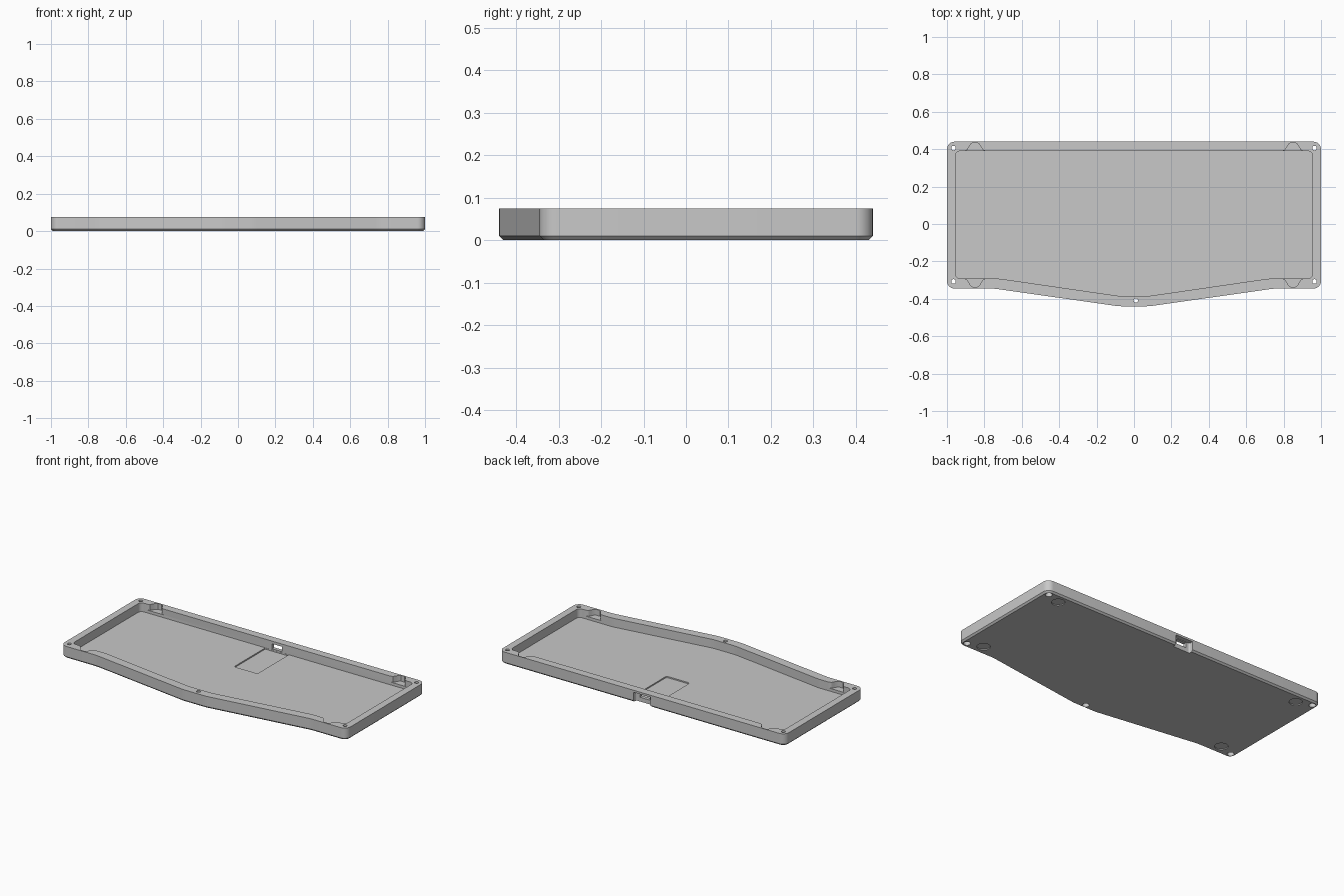
import bpy, bmesh, math
from mathutils import Vector

cube = bpy.data.objects.get("Cube")
if cube:
    bpy.data.objects.remove(cube, do_unlink=True)

grey = bpy.data.materials.new("case grey")
grey.use_nodes = True
colour = (0.58, 0.58, 0.58, 1)
grey.diffuse_color = colour
grey.node_tree.nodes["Principled BSDF"].inputs["Base Color"].default_value = colour

HEIGHT = 0.075
FLOOR = 0.02


def rounded(corners, steps=6):
    """Outline with an arc in each corner, given as (x, y, radius)."""
    out = []
    n = len(corners)
    for i, (x, y, r) in enumerate(corners):
        p = Vector((x, y))
        if r == 0:
            out.append(p)
            continue
        a = (Vector(corners[i - 1][:2]) - p).normalized()
        b = (Vector(corners[(i + 1) % n][:2]) - p).normalized()
        half = a.angle(b) / 2
        centre = p + (a + b).normalized() * (r / math.sin(half))
        start = p + a * (r / math.tan(half)) - centre
        end = p + b * (r / math.tan(half)) - centre
        for k in range(steps + 1):
            out.append(centre + start.lerp(end, k / steps).normalized() * r)
    return out


def mirrored(half):
    """Complete a right-hand outline, listed back to front, with its left half."""
    return half + [(-x, y, r) for x, y, r in reversed(half)]


def prism(name, outline, z0, z1, chamfer=0):
    bm = bmesh.new()
    base = bm.faces.new([bm.verts.new((p[0], p[1], z0)) for p in outline])
    bottom_edges = list(base.edges)
    top = bmesh.ops.extrude_face_region(bm, geom=[base], use_keep_orig=True)["geom"]
    bmesh.ops.translate(bm, vec=(0, 0, z1 - z0),
                        verts=[v for v in top if isinstance(v, bmesh.types.BMVert)])
    bmesh.ops.recalc_face_normals(bm, faces=bm.faces)
    if chamfer:
        bmesh.ops.bevel(bm, geom=bottom_edges, offset=chamfer, segments=1,
                        affect='EDGES')
    mesh = bpy.data.meshes.new(name)
    bm.to_mesh(mesh)
    bm.free()
    mesh.materials.append(grey)
    obj = bpy.data.objects.new(name, mesh)
    bpy.context.collection.objects.link(obj)
    return obj


def circle(x, y, r, n=24):
    return [(x + r * math.cos(math.tau * i / n), y + r * math.sin(math.tau * i / n))
            for i in range(n)]


# Outer shell
case = prism("keyboard_case", rounded(mirrored([
    (1, 0.44, 0.04), (1, -0.345, 0.04), (0.75, -0.345, 0.3), (0.08, -0.44, 0.3)])),
    0, HEIGHT, 0.01)


def cut(outline, z0, z1):
    cutter = prism("cutter", outline, z0, z1)
    cutter.hide_render = True
    mod = case.modifiers.new("cut", 'BOOLEAN')
    mod.operation = 'DIFFERENCE'
    mod.solver = 'EXACT'
    mod.object = cutter
    bpy.context.view_layer.objects.active = case
    bpy.ops.object.modifier_apply(modifier=mod.name)
    bpy.data.objects.remove(cutter, do_unlink=True)


# Main pocket and the shallow recess in its floor
cut(rounded(mirrored([(0.955, 0.39, 0.025), (0.955, -0.292, 0.025),
                      (0.72, -0.292, 0.3), (0.08, -0.385, 0.3)])), FLOOR, 0.1)
cut(rounded(mirrored([(0.082, 0.389, 0), (0.082, 0.078, 0.012)])), FLOOR - 0.008, 0.03)

# Flared notches in the front and back rims
bell = [(0.056, -0.01), (0.056, 0), (0.042, 0.006), (0.033, 0.02),
        (0.024, 0.036), (0.012, 0.044)]
bell += [(-x, y) for x, y in reversed(bell)]
for side in (-1, 1):
    for wall, out in ((0.39, 1), (-0.292, -1)):
        cut([(side * 0.85 + x, wall + out * y) for x, y in bell], 0.038, 0.1)

# Screw holes with counterbores below
for x, y in [(-0.965, 0.406), (0.965, 0.406), (-0.965, -0.307), (0.965, -0.307),
             (0.01, -0.409)]:
    cut(circle(x, y, 0.012), -0.1, 0.1)
    cut(circle(x, y, 0.02), -0.1, 0.03)

# Round recesses for the rubber feet
for x in (-0.87, 0.87):
    for y in (0.375, -0.275):
        cut(circle(x, y, 0.038, 32), -0.1, 0.006)

# Cable port: plug clearance open at the bottom, then the socket opening
cut(rounded(mirrored([(0.06, 0.5, 0), (0.06, 0.412, 0.01)])), -0.1, 0.062)
cut([(-0.035, 0.38), (0.035, 0.38), (0.035, 0.43), (-0.035, 0.43)], 0.027, 0.058)

bpy.ops.object.select_all(action='DESELECT')
case.select_set(True)
bpy.context.view_layer.objects.active = case
bpy.ops.object.shade_smooth_by_angle(angle=math.radians(30))
